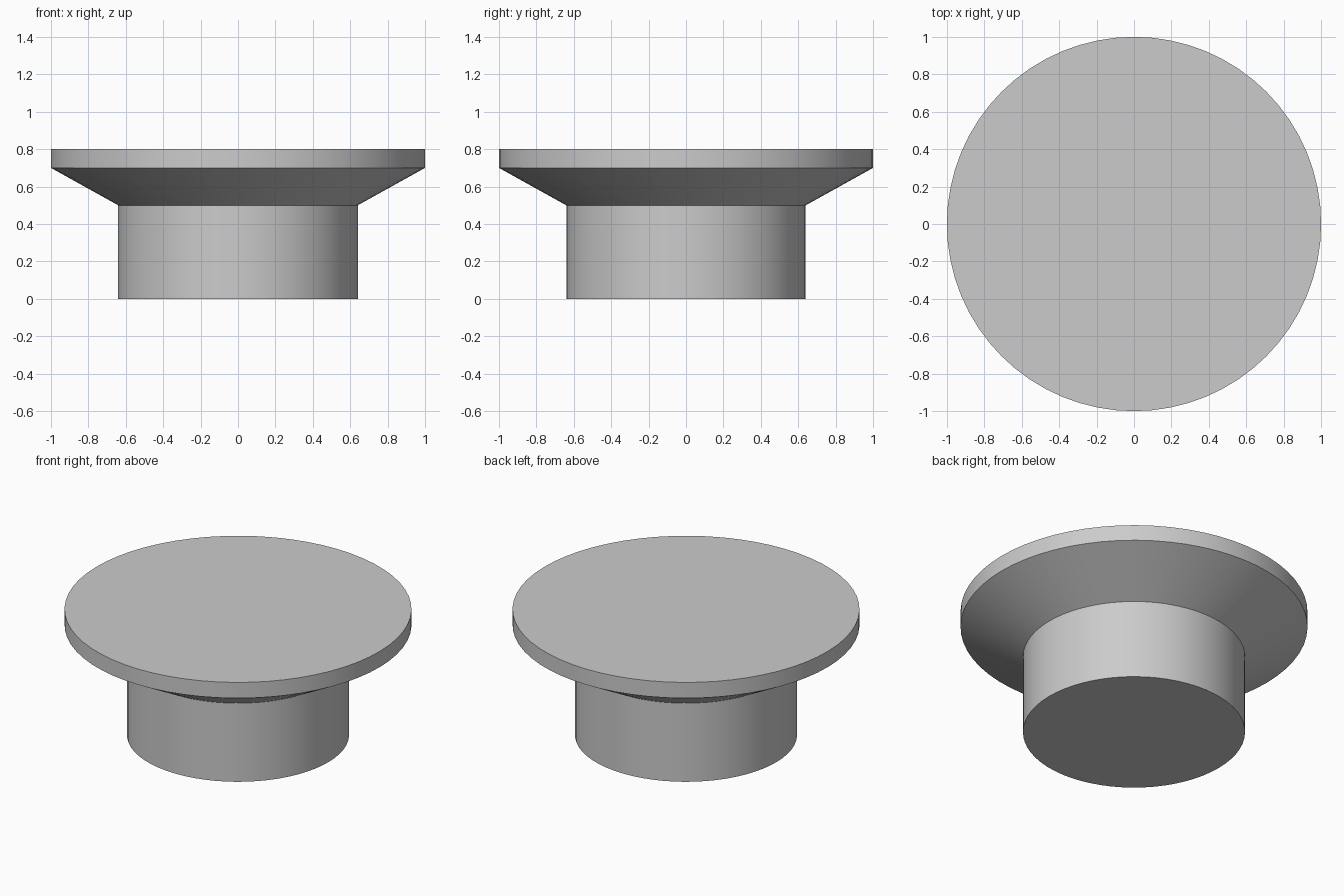
import bpy
import bmesh
import math

cube = bpy.data.objects.get("Cube")
if cube:
    bpy.data.objects.remove(cube, do_unlink=True)

SEGMENTS = 64

# Plain grey for the whole piece
grey = bpy.data.materials.new("light_grey")
grey.use_nodes = True
colour = (0.6, 0.6, 0.6, 1.0)
grey.diffuse_color = colour
grey.node_tree.nodes["Principled BSDF"].inputs["Base Color"].default_value = colour


def turned_solid(name, profile):
    """Revolve (radius, height) points around z and cap both ends."""
    bm = bmesh.new()
    rings = []
    for radius, height in profile:
        angles = [2 * math.pi * i / SEGMENTS for i in range(SEGMENTS)]
        rings.append([bm.verts.new((radius * math.cos(a), radius * math.sin(a), height))
                      for a in angles])
    for low, high in zip(rings, rings[1:]):
        for i in range(SEGMENTS):
            j = (i + 1) % SEGMENTS
            bm.faces.new((low[i], low[j], high[j], high[i]))
    bm.faces.new(rings[0][::-1])
    bm.faces.new(rings[-1])
    mesh = bpy.data.meshes.new(name)
    bm.to_mesh(mesh)
    bm.free()
    mesh.materials.append(grey)
    obj = bpy.data.objects.new(name, mesh)
    bpy.context.collection.objects.link(obj)
    return obj


# Stem, flared underside and flat rim turned as one closed solid
knob = turned_solid("flared_knob", [(0.64, 0), (0.64, 0.5), (1, 0.7), (1, 0.8)])

# Smooth sides with crisp rims
bpy.ops.object.select_all(action="DESELECT")
knob.select_set(True)
bpy.context.view_layer.objects.active = knob
bpy.ops.object.shade_smooth_by_angle(angle=math.radians(25))
